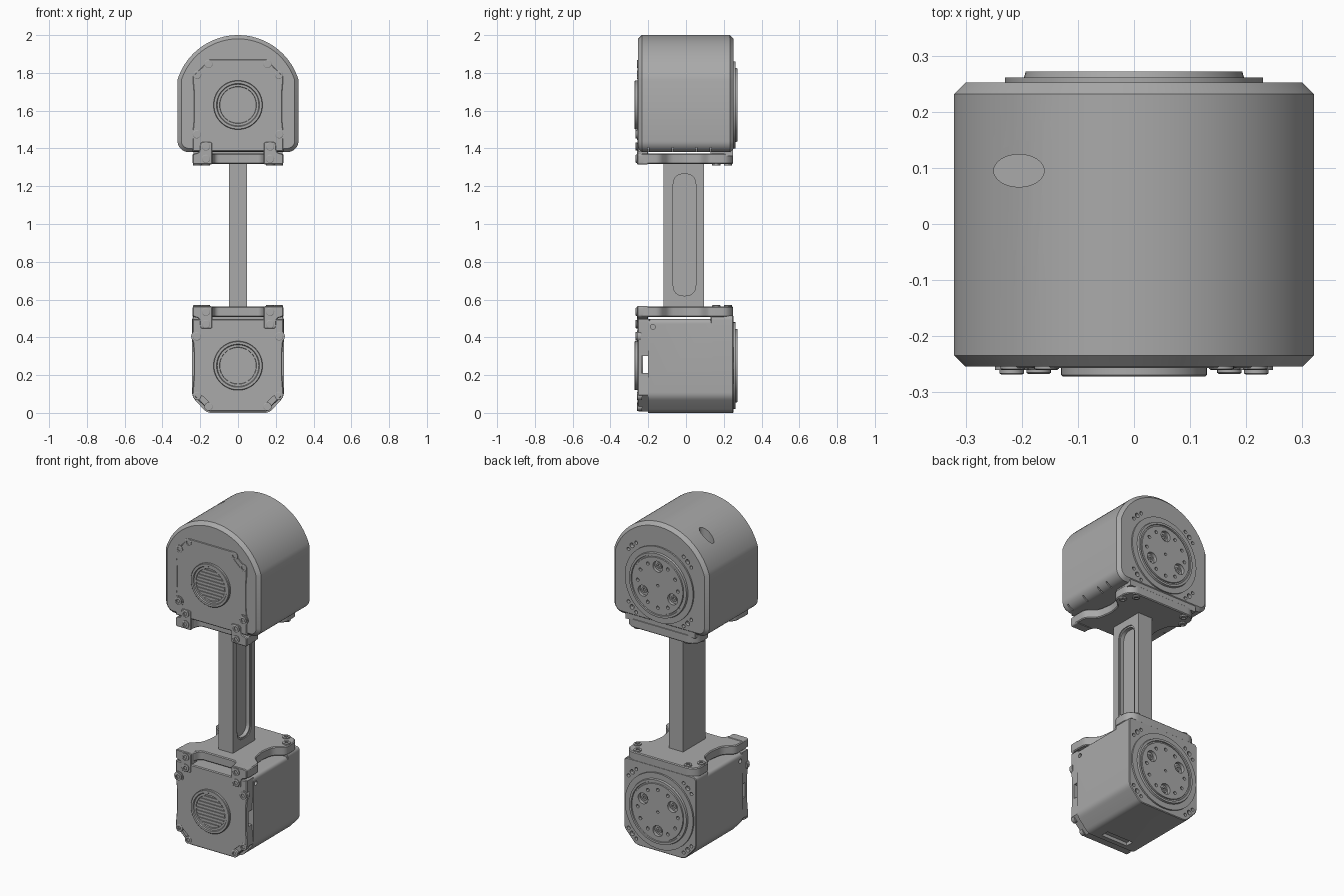
import bpy, bmesh
from math import sin, cos, radians, sqrt
from mathutils import Matrix, Vector

cube = bpy.data.objects.get("Cube")
if cube:
    bpy.data.objects.remove(cube, do_unlink=True)

grey = bpy.data.materials.new("machined grey")
grey.use_nodes = True
colour = (0.4, 0.4, 0.4, 1)
grey.diffuse_color = colour
grey.node_tree.nodes["Principled BSDF"].inputs["Base Color"].default_value = colour

MIRROR_Z = 1.88          # lower and upper drives mirror about half this height
AXLE = 0.25              # height of the lower drive axle
parts = []


def finish(bm, name):
    bmesh.ops.recalc_face_normals(bm, faces=bm.faces)
    mesh = bpy.data.meshes.new(name)
    bm.to_mesh(mesh)
    bm.free()
    mesh.materials.append(grey)
    obj = bpy.data.objects.new(name, mesh)
    bpy.context.collection.objects.link(obj)
    parts.append(obj)
    return obj


def sym(half):
    return half + [(-u, v) for u, v in reversed(half)]


def rounded(pts, r, steps=5):
    """Replace each corner by a small curve."""
    out = []
    for i, p in enumerate(pts):
        p, before, after = Vector(p), Vector(pts[i - 1]), Vector(pts[(i + 1) % len(pts)])
        a = p + (before - p).normalized() * min(r, (before - p).length * 0.48)
        b = p + (after - p).normalized() * min(r, (after - p).length * 0.48)
        for k in range(steps + 1):
            t = k / steps
            out.append(tuple(a * (1 - t) ** 2 + p * 2 * t * (1 - t) + b * t * t))
    return out


def prism(name, pts, axis, lo, hi, chamfer=0):
    """Extrude a flat outline along x, y or z, with optional chamfered ends."""
    place = {"x": lambda u, v, w: (w, u, v),
             "y": lambda u, v, w: (u, w, v),
             "z": lambda u, v, w: (u, v, w)}[axis]
    bm = bmesh.new()
    ends = [[bm.verts.new(place(u, v, w)) for u, v in pts] for w in (lo, hi)]
    caps = [bm.faces.new(e) for e in ends]
    n = len(pts)
    for i in range(n):
        j = (i + 1) % n
        bm.faces.new((ends[0][i], ends[0][j], ends[1][j], ends[1][i]))
    if chamfer:
        bmesh.ops.recalc_face_normals(bm, faces=bm.faces)
        edges = [e for f in caps for e in f.edges]
        bmesh.ops.bevel(bm, geom=edges, offset=chamfer, segments=1, affect="EDGES")
    return finish(bm, name)


def box(name, x, y, z):
    return prism(name, [(x[0], y[0]), (x[1], y[0]), (x[1], y[1]), (x[0], y[1])], "z", *z)


def lathe(name, profile, loc, facing, segs=64):
    """Turn a (radius, height) profile and point its height along facing."""
    bm = bmesh.new()
    verts = [bm.verts.new((r, 0, h)) for r, h in profile]
    edges = [bm.edges.new(pair) for pair in zip(verts, verts[1:])]
    bmesh.ops.spin(bm, geom=verts + edges, cent=(0, 0, 0), axis=(0, 0, 1),
                   angle=radians(360), steps=segs)
    bmesh.ops.remove_doubles(bm, verts=bm.verts, dist=0.0001)
    turn = Vector((0, 0, 1)).rotation_difference(Vector(facing)).to_matrix().to_4x4()
    bm.transform(Matrix.Translation(loc) @ turn)
    return finish(bm, name)


def rod(loc, r, depth, facing, segs=20):
    return lathe("cutter", [(0, -depth), (r, -depth), (r, depth), (0, depth)], loc, facing, segs)


def cut(obj, cutters):
    for c in cutters:
        parts.remove(c)
    with bpy.context.temp_override(active_object=cutters[0], object=cutters[0],
                                   selected_objects=cutters,
                                   selected_editable_objects=cutters):
        if len(cutters) > 1:
            bpy.ops.object.join()
    mod = obj.modifiers.new("cut", "BOOLEAN")
    mod.object, mod.solver = cutters[0], "EXACT"
    bpy.context.view_layer.update()
    deps = bpy.context.evaluated_depsgraph_get()
    mesh = bpy.data.meshes.new_from_object(obj.evaluated_get(deps))
    obj.modifiers.clear()
    obj.data = mesh
    bpy.data.objects.remove(cutters[0], do_unlink=True)


BACK, FRONT, UP = (0, 1, 0), (0, -1, 0), (0, 0, 1)

# Parts shared by both drives, built for the lower one
cap_half = [(0.15, 0.008), (0.24, 0.095), (0.24, 0.13), (0.234, 0.2),
            (0.234, 0.32), (0.24, 0.38), (0.24, 0.497)]
front_cap = prism("front_cap", sym(cap_half), "y", -0.257, -0.19, 0.005)
cuts = [box("cutter", (-0.4, 0.4), (-0.235, -0.2), (0.21, 0.3))]
for s in (-1, 1):
    slot = [(0.232, 0.105), (0.205, 0.105), (0.14, 0.045), (0.14, 0.018), (0.155, 0.012)]
    cuts.append(prism("cutter", rounded([(s * x, z) for x, z in slot], 0.012),
                      "y", -0.3, -0.243))
cut(front_cap, cuts)

# Bearing ring and ventilation slats
lathe("front_ring", [(0, -0.03), (0.13, -0.03), (0.13, 0.012), (0.127, 0.015),
                     (0.114, 0.015), (0.11, 0.009), (0.098, 0.009), (0.096, 0.002), (0, 0.002)],
      (0, -0.257, AXLE), FRONT)
for k in range(-4, 5):
    h = k * 0.02
    w = sqrt(0.096 ** 2 - h * h)
    box("grille_slat", (-w, w), (-0.265, -0.257), (AXLE + h - 0.006, AXLE + h + 0.006))

# Output flange with three pockets and a ring of holes
flange = lathe("output_flange", [(0, -0.04), (0.23, -0.04), (0.23, 0.01), (0.196, 0.01),
                                 (0.193, 0.021), (0.18, 0.021), (0.178, 0.015),
                                 (0.171, 0.015), (0.169, 0.021), (0, 0.021)],
               (0, 0.251, AXLE), BACK, 96)
cuts = [rod((0, 0.272, AXLE), 0.008, 0.015, BACK)]
for i in range(12):
    a = radians(i * 30 - 90)
    pocket = i % 4 == 0
    r = 0.115 if pocket else 0.135
    cuts.append(rod((r * cos(a), 0.272, AXLE + r * sin(a)),
                    0.033 if pocket else 0.01, 0.03 if pocket else 0.015, BACK))
    if pocket:
        lathe("flange_screw", [(0, -0.02), (0.018, -0.02), (0.018, 0.016), (0.009, 0.016),
                               (0.009, 0.006), (0, 0.006)],
              (r * cos(a), 0.244, AXLE + r * sin(a)), BACK, 20)
cut(flange, cuts)

# Mounting bracket: waisted plate and front tabs
plate_half = [(0.12, -0.19), (0.14, -0.25), (0.24, -0.25), (0.24, -0.14), (0.18, -0.09),
              (0.165, 0), (0.18, 0.08), (0.24, 0.12), (0.24, 0.215), (0.2, 0.25)]
prism("bracket_plate", rounded(sym(plate_half), 0.025), "z", 0.507, 0.562, 0.005)
for s in (-1, 1):
    tab = [(0.24, 0.565), (0.135, 0.565), (0.135, 0.445), (0.2, 0.445), (0.205, 0.5), (0.24, 0.51)]
    prism("bracket_tab", rounded([(s * x, z) for x, z in tab], 0.012), "y", -0.259, -0.2, 0.004)
    lathe("cap_boss", [(0, -0.02), (0.03, -0.02), (0.03, 0.003), (0, 0.003)],
          (s * 0.218, -0.257, 0.405), FRONT, 24)
    head = [(0, -0.02), (0.022, -0.02), (0.022, 0.006), (0.019, 0.008), (0.011, 0.008),
            (0.011, 0.001), (0, 0.001)]
    for x, z, y in ((0.218, 0.405, -0.26), (0.17, 0.535, -0.259), (0.17, 0.47, -0.259),
                    (0.216, 0.09, -0.252), (0.156, 0.033, -0.252)):
        lathe("front_screw", head, (s * x, y, z), FRONT, 20)
    for x, y in ((0.215, 0.16), (0.17, 0.222)):
        lathe("plate_screw", head, (s * x, y, 0.563), UP, 20)

# Mirrored copies for the upper drive
flip = Matrix.Translation((0, 0, MIRROR_Z)) @ Matrix.Scale(-1, 4, (0, 0, 1))
for obj in list(parts):
    twin = obj.copy()
    twin.data = obj.data.copy()
    twin.data.transform(flip)
    twin.data.flip_normals()
    obj.name, twin.name = "lower_" + obj.name, "upper_" + obj.name
    bpy.context.collection.objects.link(twin)
    parts.append(twin)


def corner_holes(centre):
    return [rod((0.265 * cos(radians(a + d)), 0.25, centre + 0.265 * sin(radians(a + d))),
                0.014 if d == 0 else 0.01, 0.02, BACK)
            for a in (45, 135, 225, 315) for d in (-8, 0, 8)]


# Lower housing
def housing(top):
    return rounded(sym([(0.165, 0), (0.243, 0.085), (0.243, top)]), 0.025)


lower_body = prism("lower_housing", housing(0.497), "y", -0.2, 0.14)
cut(lower_body, [box("cutter", (-0.09, 0.09), (-0.17, -0.12), (-0.02, 0.02)),
                 rod((0.243, -0.175, 0.455), 0.013, 0.02, (1, 0, 0)),
                 rod((-0.243, -0.175, 0.455), 0.013, 0.02, (1, 0, 0))])
lower_back = prism("lower_back_housing", housing(0.515), "y", 0.13, 0.251, 0.004)
cut(lower_back, corner_holes(AXLE))

# Upper arched cover
arch = [(0.26 + 0.06 * cos(radians(a)), 1.44 + 0.06 * sin(radians(a))) for a in range(-90, 1, 10)]
arch += [(0.335 * cos(radians(a)), 1.665 + 0.335 * sin(radians(a))) for a in range(17, 90, 4)]
cover = prism("upper_cover", sym(arch), "y", -0.254, 0.252, 0.02)
cuts = corner_holes(MIRROR_Z - AXLE)
sight = rod((0, 0, 0), 0.029, 0.08, UP, 32)
sight.data.transform(Matrix.Translation((-0.205, 0.095, 1.94)) @ Matrix.Scale(1.55, 4, (1, 0, 0)))
cuts.append(sight)
for s in (-1, 1):
    for y in (-0.2, -0.07, 0.055, 0.13):
        cuts.append(box("cutter", sorted((s * 0.27, s * 0.34)), (y - 0.004, y + 0.004), (1.36, 1.405)))
cut(cover, cuts)
box("upper_spacer", (-0.235, 0.235), (0.13, 0.248), (1.36, 1.4))

# Connecting beam with a rounded pocket on one side
beam = box("connecting_beam", (-0.048, 0.048), (-0.118, 0.096), (0.55, 1.33))
for grow, depth in ((0.008, 0.042), (0, 0.018)):
    y0, y1, z0, z1 = -0.068 - grow, 0.052 + grow, 0.62 - grow, 1.265 + grow
    outline = rounded([(y0, z0), (y1, z0), (y1, z1), (y0, z1)], 0.06, 8)
    cut(beam, [prism("cutter", outline, "x", depth, 0.08)])

# Smooth shading with sharp edges kept
bpy.ops.object.select_all(action="DESELECT")
for obj in parts:
    obj.select_set(True)
bpy.context.view_layer.objects.active = parts[0]
bpy.ops.object.shade_smooth_by_angle(angle=radians(30))
